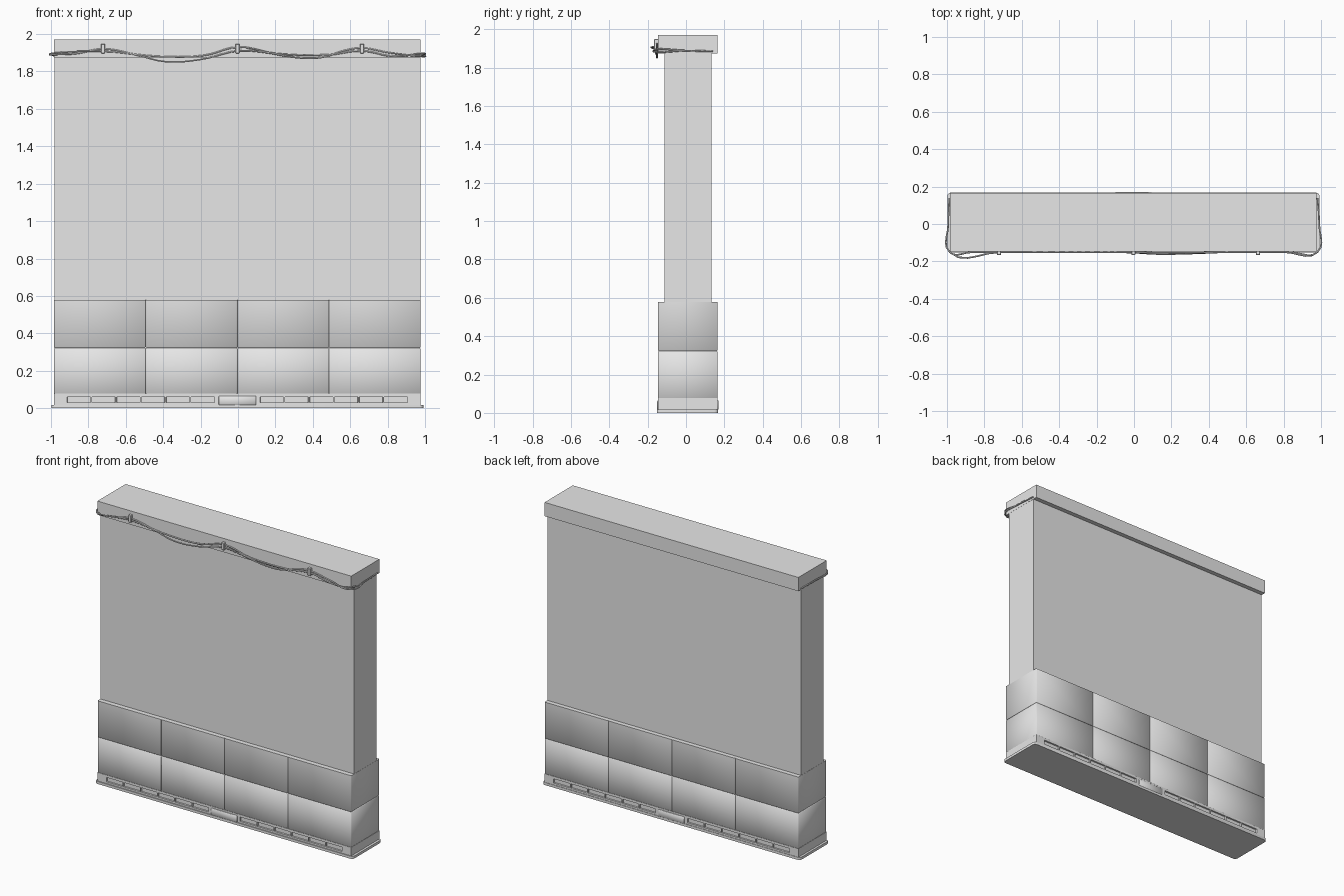
import bpy, bmesh, math
from mathutils import Vector

cube = bpy.data.objects.get("Cube")
if cube:
    bpy.data.objects.remove(cube)

GREY = bpy.data.materials.new("plain grey")
GREY.use_nodes = True
GREY.diffuse_color = (0.8, 0.8, 0.8, 1)
for node in GREY.node_tree.nodes:
    if node.type == 'BSDF_PRINCIPLED':
        node.inputs["Base Color"].default_value = (0.8, 0.8, 0.8, 1)

# Shared outline of cap, panels and base
X0, X1 = -0.983, 0.976
Y0, Y1 = -0.146, 0.165
XM = (X0 + X1) / 2


def box_mesh(lo, hi):
    bm = bmesh.new()
    bmesh.ops.create_cube(bm, size=1)
    lo, hi = Vector(lo), Vector(hi)
    for v in bm.verts:
        v.co = Vector([l + (c + 0.5) * (h - l) for c, l, h in zip(v.co, lo, hi)])
    return bm


def finish(bm, name, smooth=False):
    bmesh.ops.recalc_face_normals(bm, faces=bm.faces)
    mesh = bpy.data.meshes.new(name)
    bm.to_mesh(mesh)
    bm.free()
    mesh.materials.append(GREY)
    obj = bpy.data.objects.new(name, mesh)
    bpy.context.collection.objects.link(obj)
    if smooth:
        bpy.ops.object.select_all(action='DESELECT')
        obj.select_set(True)
        bpy.context.view_layer.objects.active = obj
        bpy.ops.object.shade_smooth_by_angle(angle=math.radians(60))
    return obj


def bevel(bm, rule, size, segments=1):
    edges = [e for e in bm.edges if rule(e)]
    bmesh.ops.bevel(bm, geom=edges, offset=size, segments=segments,
                    profile=0.5, affect='EDGES')


def upright(edge):
    a, b = edge.verts
    return abs(a.co.z - b.co.z) > 0.001


# Main slab and cap
finish(box_mesh((X0 + 0.001, -0.113, 0.55), (X1 - 0.001, 0.134, 1.876)), "wall_slab")
finish(box_mesh((X0, Y0, 1.874), (X1, Y1, 1.97)), "wall_cap")

# Two rows of softly edged cladding panels
width = (X1 - X0) / 4
for row, (z0, z1) in {"lower": (0.075, 0.322), "upper": (0.322, 0.577)}.items():
    for i in range(4):
        bm = box_mesh((X0 + i * width, Y0, z0), (X0 + (i + 1) * width, Y1, z1))
        keep_top = row == "upper"
        bevel(bm, lambda e: not (keep_top and all(v.co.z > z1 - 0.001 for v in e.verts)), 0.004)
        finish(bm, f"{row}_panel_{i + 1}", smooth=True)

# Base flange with rounded corners
bm = box_mesh((-0.998, -0.152, 0), (0.992, 0.168, 0.018))
bevel(bm, upright, 0.02, 4)
finish(bm, "base_flange", smooth=True)

# Plinth with recessed slots on front and back
bm = box_mesh((X0, Y0, 0.016), (X1, Y1, 0.077))
PITCH, SLOT, Z_LOW, Z_HIGH = 0.1325, 0.126, 0.03, 0.06
starts = [side + i * PITCH for side in (-0.914, 0.118) for i in range(6)]


def cut(axis, value):
    normal = Vector((0, 0, 0))
    normal[axis] = 1
    bmesh.ops.bisect_plane(bm, geom=bm.verts[:] + bm.edges[:] + bm.faces[:],
                           plane_co=normal * value, plane_no=normal)


for s in starts:
    cut(0, s)
    cut(0, s + SLOT)
cut(2, Z_LOW)
cut(2, Z_HIGH)
bm.normal_update()


def is_slot(face):
    c = face.calc_center_median()
    return (abs(face.normal.y) > 0.9 and Z_LOW < c.z < Z_HIGH
            and any(s < c.x < s + SLOT for s in starts))


slots = [f for f in bm.faces if is_slot(f)]
bmesh.ops.inset_individual(bm, faces=slots, thickness=0.002, depth=-0.01)
finish(bm, "slotted_plinth")

# Slightly raised plates between the slot groups
for name, y in (("front", Y0), ("back", Y1)):
    bm = box_mesh((XM - 0.1, y - 0.005, 0.016), (XM + 0.1, y + 0.005, 0.065))
    bevel(bm, lambda e: True, 0.003)
    finish(bm, f"{name}_centre_plate", smooth=True)

# Cable clips
CLIPS = (-0.722, -0.003, 0.663)
for i, x in enumerate(CLIPS):
    bm = box_mesh((x - 0.011, -0.166, 1.897), (x + 0.011, Y0 + 0.002, 1.948))
    bevel(bm, lambda e: True, 0.003)
    finish(bm, f"cable_clip_{i + 1}")


# Two loose cables, wrapped round both ends of the cap
def cable(name, heights, bulge, radius=0.0045):
    path = [(-0.987, 0.14, 1.885), (-0.993, 0.0, 1.888)]
    for x, z in heights:
        y = -0.151 - bulge * math.exp(-((x - 0.2) / 0.15) ** 2)
        path.append((x, y, z))
    path += [(0.99, 0.0, 1.888), (0.981, 0.14, 1.885)]
    curve = bpy.data.curves.new(name, 'CURVE')
    curve.dimensions = '3D'
    curve.bevel_depth = radius
    curve.bevel_resolution = 1
    curve.resolution_u = 5
    curve.use_fill_caps = True
    spline = curve.splines.new('BEZIER')
    spline.bezier_points.add(len(path) - 1)
    for point, co in zip(spline.bezier_points, path):
        point.co = co
        point.handle_left_type = point.handle_right_type = 'AUTO'
    curve.materials.append(GREY)
    bpy.context.collection.objects.link(bpy.data.objects.new(name, curve))


cable("cable_one", [(-0.985, 1.89), (-0.87, 1.895), (-0.72, 1.92), (-0.55, 1.89),
                    (-0.39, 1.853), (-0.2, 1.864), (0, 1.91), (0.12, 1.905),
                    (0.33, 1.872), (0.45, 1.875), (0.57, 1.912), (0.66, 1.925),
                    (0.81, 1.9), (0.98, 1.88)], 0.012)
cable("cable_two", [(-0.985, 1.898), (-0.72, 1.908), (-0.42, 1.88), (-0.18, 1.886),
                    (0, 1.93), (0.2, 1.896), (0.49, 1.89), (0.66, 1.91),
                    (0.84, 1.88), (0.98, 1.896)], 0.004)
